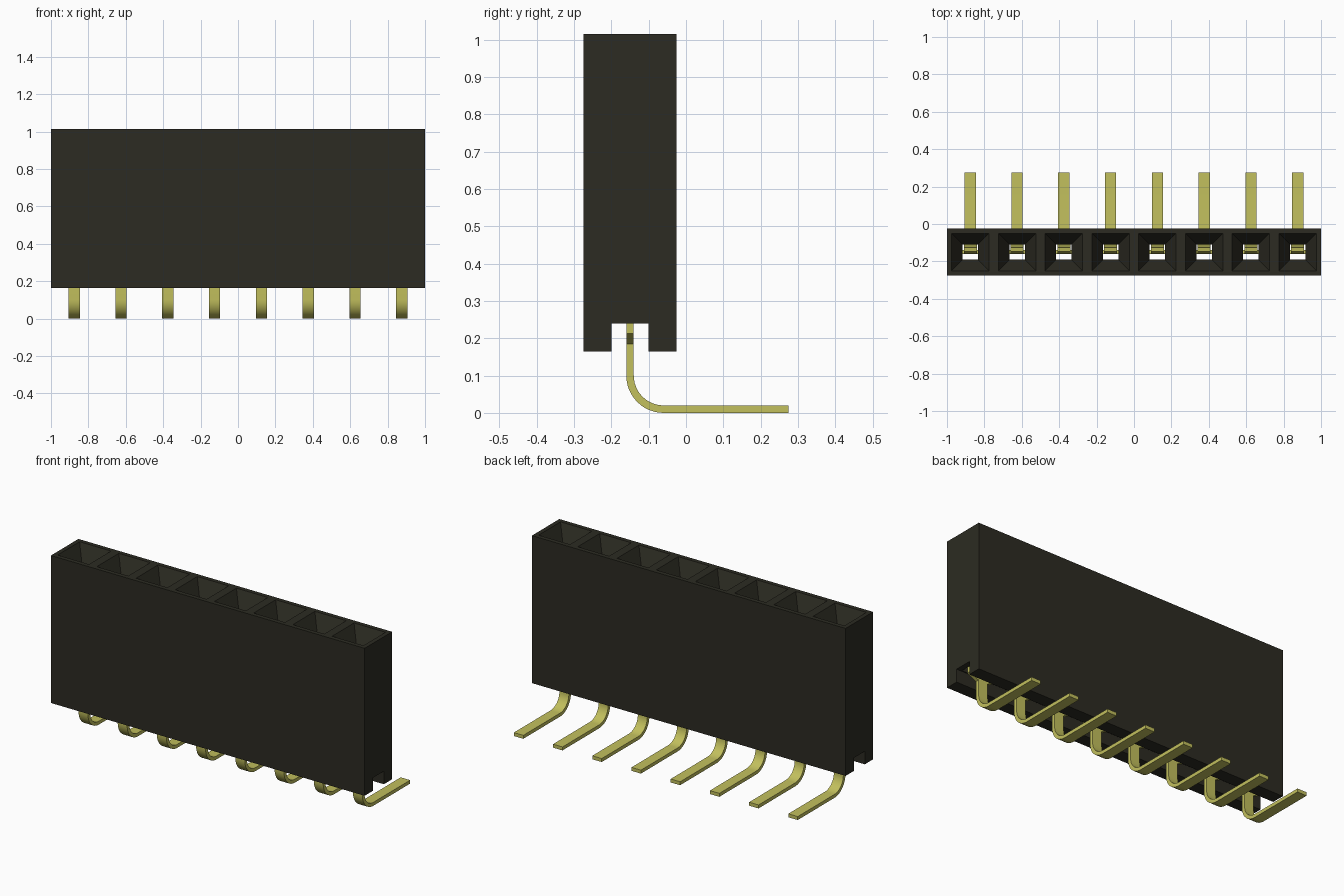
import bpy, bmesh, math

if "Cube" in bpy.data.objects:
    bpy.data.objects.remove(bpy.data.objects["Cube"])

PITCH, COUNT = 0.25, 8
YC = -0.15                      # centre line of the housing
XS = [(i - (COUNT - 1) / 2) * PITCH for i in range(COUNT)]


def material(name, rgb):
    m = bpy.data.materials.new(name)
    m.diffuse_color = (*rgb, 1)
    m.use_nodes = True
    m.node_tree.nodes["Principled BSDF"].inputs["Base Color"].default_value = m.diffuse_color
    return m


BLACK = material("black_plastic", (0.025, 0.024, 0.016))
GOLD = material("gold_metal", (0.54, 0.525, 0.11))


def finish(name, bm, mat):
    bmesh.ops.recalc_face_normals(bm, faces=bm.faces)
    mesh = bpy.data.meshes.new(name)
    bm.to_mesh(mesh)
    bm.free()
    mesh.materials.append(mat)
    ob = bpy.data.objects.new(name, mesh)
    bpy.context.collection.objects.link(ob)
    return ob


def loft(bm, rings):
    """Closed solid through a list of equal-length rings."""
    rings = [[bm.verts.new(p) for p in r] for r in rings]
    n = len(rings[0])
    for a, b in zip(rings, rings[1:]):
        for i in range(n):
            j = (i + 1) % n
            bm.faces.new((a[i], a[j], b[j], b[i]))
    bm.faces.new(rings[0])
    bm.faces.new(rings[-1])


def rect(x, y, z, hx, hy):
    return [(x + sx * hx, y + sy * hy, z)
            for sx, sy in ((-1, -1), (1, -1), (1, 1), (-1, 1))]


def tower(bm, x, levels):
    loft(bm, [rect(x, YC, z, hx, hy) for z, hx, hy in levels])


# Housing with a lengthwise channel underneath
bm = bmesh.new()
prof = [(-0.275, 0.165), (-0.2, 0.165), (-0.2, 0.24), (-0.1, 0.24),
        (-0.1, 0.165), (-0.025, 0.165), (-0.025, 1.015), (-0.275, 1.015)]
loft(bm, [[(x, y, z) for y, z in prof] for x in (-1, 1)])
housing = finish("housing", bm, BLACK)

# Sockets: tapered mouth, narrow throat, wider contact chamber
bm = bmesh.new()
for x in XS:
    tower(bm, x, [(0.2, 0.094, 0.044), (0.78, 0.094, 0.044),
                  (0.78, 0.041, 0.041), (0.905, 0.041, 0.041),
                  (1.015, 0.1, 0.1), (1.05, 0.1, 0.1)])
cutter = finish("socket_cutter", bm, BLACK)
cutter.hide_render = True
mod = housing.modifiers.new("sockets", 'BOOLEAN')
mod.operation = 'DIFFERENCE'
mod.solver = 'EXACT'
mod.object = cutter
bpy.context.view_layer.objects.active = housing
housing.select_set(True)
bpy.ops.object.modifier_apply(modifier=mod.name)
bpy.data.objects.remove(cutter)

# Pin centre line as (y, z, half width): foot, bend, shoulder, spring leaf
R, T = 0.09, 0.01
path = [(0.275, T, 0.03)]
for i in range(13):
    a = math.radians(90 * i / 12)
    path.append((YC + R - R * math.sin(a), T + R - R * math.cos(a), 0.03))
path += [(YC, 0.185, 0.03), (YC, 0.213, 0.088), (YC, 0.36, 0.088),
         (YC, 0.38, 0.035), (-0.12, 0.64, 0.035), (-0.136, 0.74, 0.035)]


def make_pin(name, x):
    bm = bmesh.new()
    rings = []
    for i, (y, z, w) in enumerate(path):
        p, q = path[max(i - 1, 0)], path[min(i + 1, len(path) - 1)]
        dy, dz = q[0] - p[0], q[1] - p[1]
        d = math.hypot(dy, dz)
        if i == 1:                       # keep straight runs square to the bend
            dy, dz, d = -1, 0, 1
        elif i == 13:
            dy, dz, d = 0, 1, 1
        ny, nz = -dz / d * T, dy / d * T
        rings.append([(x - w, y + ny, z + nz), (x + w, y + ny, z + nz),
                      (x + w, y - ny, z - nz), (x - w, y - ny, z - nz)])
    loft(bm, rings)
    return finish(name, bm, GOLD)


bpy.ops.object.select_all(action='DESELECT')
for i, x in enumerate(XS):
    pin = make_pin(f"pin_{i + 1}", x)
    pin.select_set(True)
    bpy.context.view_layer.objects.active = pin
bpy.ops.object.shade_smooth_by_angle(angle=math.radians(25))
